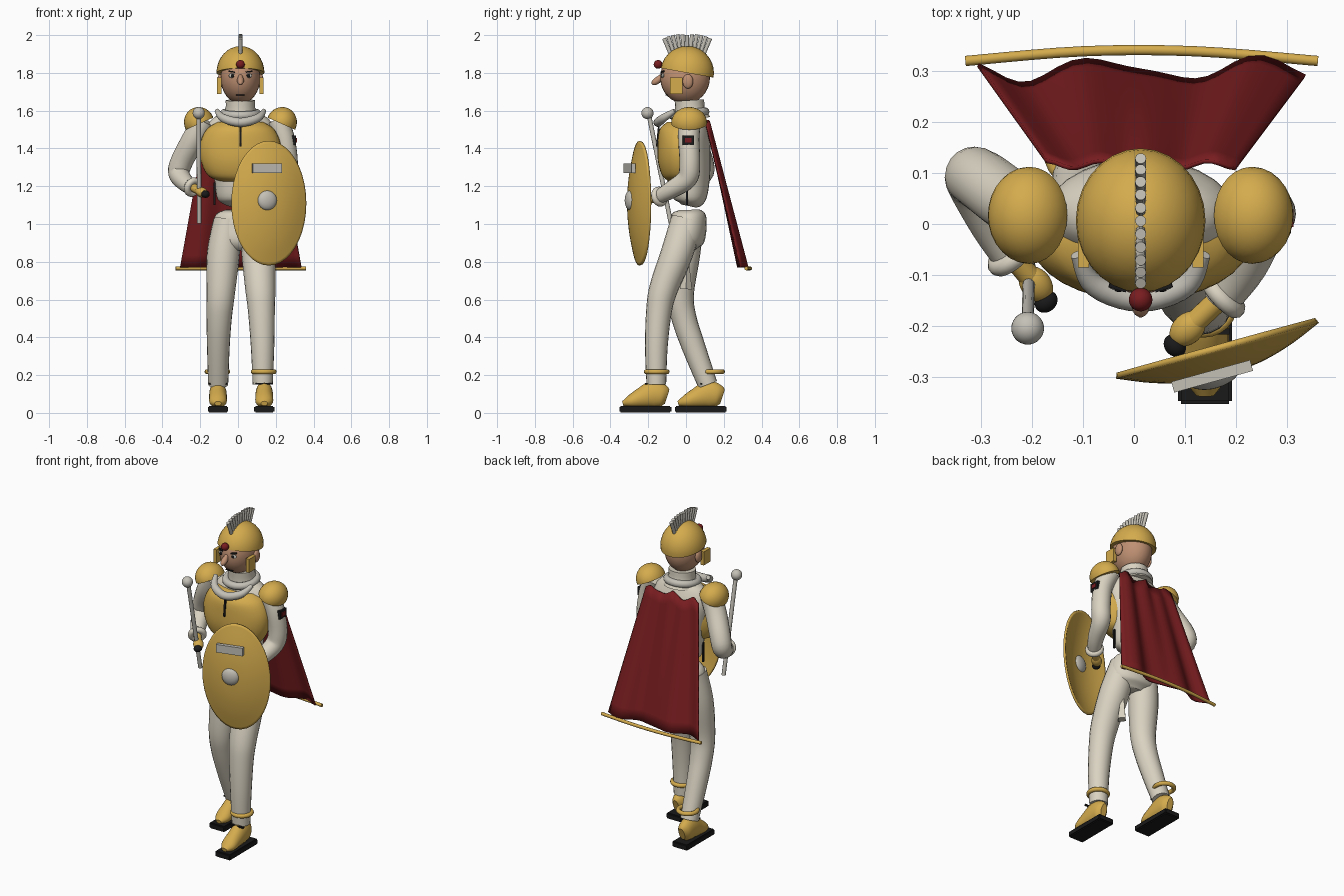
import bpy, bmesh, math
from mathutils import Vector, Matrix, Euler

cube = bpy.data.objects.get("Cube")
if cube:
    bpy.data.objects.remove(cube)


def material(name, *rgb):
    m = bpy.data.materials.new(name)
    m.use_nodes = True
    m.diffuse_color = (*rgb, 1)
    m.node_tree.nodes["Principled BSDF"].inputs["Base Color"].default_value = (*rgb, 1)
    return m


GOLD = material("gold", 0.66, 0.41, 0.075)
CLOTH = material("cream_cloth", 0.70, 0.65, 0.54)
GREY = material("pale_grey", 0.55, 0.53, 0.47)
RED = material("red_cloth", 0.19, 0.012, 0.014)
SKIN = material("skin", 0.52, 0.28, 0.17)
BLACK = material("black", 0.01, 0.01, 0.011)
CX = 0.013  # body centre line


def finish(name, bm, mat, loc=(0, 0, 0), rot=(0, 0, 0), smooth=True):
    bmesh.ops.recalc_face_normals(bm, faces=bm.faces)
    me = bpy.data.meshes.new(name)
    bm.to_mesh(me)
    bm.free()
    me.materials.append(mat)
    ob = bpy.data.objects.new(name, me)
    ob.location, ob.rotation_euler = loc, rot
    bpy.context.collection.objects.link(ob)
    if smooth:
        bpy.ops.object.select_all(action='DESELECT')
        ob.select_set(True)
        bpy.context.view_layer.objects.active = ob
        bpy.ops.object.shade_smooth_by_angle(angle=math.radians(40))
    return ob


def ball(name, mat, loc, radii, rot=(0, 0, 0), cut=None):
    """Ellipsoid; cut = (height, tilt) keeps only the dome above a local plane."""
    bm = bmesh.new()
    bmesh.ops.create_uvsphere(bm, u_segments=28, v_segments=16, radius=1)
    if cut:
        geom = bm.verts[:] + bm.edges[:] + bm.faces[:]
        bmesh.ops.bisect_plane(bm, geom=geom, plane_co=(0, 0, cut[0]),
                               plane_no=(0, cut[1], 1), clear_inner=True)
        bmesh.ops.holes_fill(bm, edges=[e for e in bm.edges if e.is_boundary])
    bmesh.ops.scale(bm, vec=radii, verts=bm.verts)
    return finish(name, bm, mat, loc, rot)


def box(name, mat, loc, size, rot=(0, 0, 0), bevel=0):
    bm = bmesh.new()
    bmesh.ops.create_cube(bm, size=1)
    bmesh.ops.scale(bm, vec=size, verts=bm.verts)
    if bevel:
        bmesh.ops.bevel(bm, geom=bm.edges[:], offset=bevel, segments=2, affect='EDGES')
    return finish(name, bm, mat, loc, rot, False)


def loft(name, mat, pts, ref=(1, 0, 0), steps=5, sides=20, cap=True, **kw):
    """Smooth sweep through (x, y, z, radius_a, radius_b) stations."""
    P = [Vector(p if len(p) == 5 else (*p, p[3])) for p in pts]
    Q = [P[0]] + P + [P[-1]]
    path = []
    for i in range(1, len(Q) - 2):
        a, b, c, d = Q[i - 1:i + 3]
        for k in range(steps):
            t = k / steps
            path.append(b + (c - a) * (t / 2) + (a * 2 - b * 5 + c * 4 - d) * (t * t / 2)
                        + (b * 3 - a - c * 3 + d) * (t ** 3 / 2))
    path.append(P[-1])
    bm = bmesh.new()
    rings = []
    for i, p in enumerate(path):
        tan = Vector((path[min(i + 1, len(path) - 1)] - path[max(i - 1, 0)])[:3]).normalized()
        side = Vector(ref)
        side = (side - tan * side.dot(tan)).normalized()
        up = tan.cross(side)
        ang = [math.tau * k / sides for k in range(sides)]
        rings.append([bm.verts.new(Vector(p[:3]) + side * p[3] * math.cos(a)
                                   + up * p[4] * math.sin(a)) for a in ang])
    for r, s in zip(rings, rings[1:]):
        for k in range(sides):
            n = (k + 1) % sides
            bm.faces.new((r[k], r[n], s[n], s[k]))
    bm.faces.new(rings[0])
    if cap:
        bm.faces.new(rings[-1])
    return finish(name, bm, mat, **kw)


def ring(name, mat, loc, major, minor, rot=(0, 0, 0)):
    n = 24
    bm = bmesh.new()
    c = bmesh.ops.create_circle(bm, segments=10, radius=minor,
                                matrix=Matrix.Translation((major, 0, 0)) @ Matrix.Rotation(math.pi / 2, 4, 'X'))
    bmesh.ops.spin(bm, geom=c["verts"] + bm.edges[:], cent=(0, 0, 0), axis=(0, 0, 1),
                   angle=math.tau, steps=n, use_merge=True)
    return finish(name, bm, mat, loc, rot)


# Head and face
ball("head", SKIN, (CX, -0.005, 1.775), (0.105, 0.132, 0.138))
loft("nose", SKIN, [(CX, -0.125, 1.79, 0.008), (CX, -0.15, 1.762, 0.018),
                    (CX, -0.172, 1.747, 0.014), (CX, -0.182, 1.742, 0.003)])
for s, side in ((-1, "right"), (1, "left")):
    ball(side + "_ear", SKIN, (CX + s * 0.108, 0.01, 1.755), (0.015, 0.028, 0.038))
    ball(side + "_eye", GREY, (CX + s * 0.042, -0.122, 1.785), (0.02, 0.008, 0.012))
    ball(side + "_pupil", BLACK, (CX + s * 0.042, -0.129, 1.785), (0.009, 0.004, 0.01))
    box(side + "_brow", BLACK, (CX + s * 0.045, -0.124, 1.806), (0.035, 0.01, 0.007), (0, -s * 0.15, s * 0.3))
    box(side + "_cheek_guard", GOLD, (CX + s * 0.112, -0.052, 1.732), (0.022, 0.066, 0.085))
box("mouth", BLACK, (CX, -0.103, 1.682), (0.045, 0.012, 0.006))

# Helmet with fan crest and gem
ball("helmet", GOLD, (CX, 0.006, 1.80), (0.127, 0.142, 0.142), cut=(0, 0.18))
for i in range(11):
    a = math.radians(-42 + 84 * i / 10)
    d = Vector((0, math.sin(a), math.cos(a)))
    base = Vector((CX, 0.006, 1.80)) + d * 0.13
    top = base + Vector((0, d.y * 0.55, 0.9)).normalized() * (0.07 + 0.035 * abs(d.y))
    loft("crest_quill", GREY, [(*base, 0.010), (*top, 0.011)], steps=1, sides=10)
ball("helmet_gem", RED, (CX, -0.148, 1.845), (0.023, 0.023, 0.023))

# Neck and collars
loft("neck_collar", CLOTH, [(CX, 0.03, 1.55, 0.1), (CX, 0.022, 1.6, 0.08), (CX, 0.018, 1.655, 0.078)])
ring("neck_roll", GREY, (CX, 0.015, 1.585), 0.088, 0.022, (0.12, 0, 0))
loft("draped_collar", GREY, [(CX - 0.125, -0.06, 1.60, 0.012), (CX - 0.09, -0.12, 1.56, 0.022),
                             (CX, -0.148, 1.538, 0.024), (CX + 0.09, -0.12, 1.56, 0.022),
                             (CX + 0.125, -0.06, 1.60, 0.012)], ref=(0, 0, 1))

# Torso and breastplate
loft("jacket", CLOTH, [(CX, 0.015, 1.095, 0.06, 0.04), (CX, 0.02, 1.13, 0.12, 0.085),
                       (CX, 0.02, 1.23, 0.138, 0.105), (CX, 0.02, 1.36, 0.165, 0.11),
                       (CX, 0.02, 1.48, 0.185, 0.105), (CX, 0.02, 1.555, 0.15, 0.08),
                       (CX, 0.02, 1.6, 0.07, 0.06)], sides=28)
loft("breastplate", GOLD, [(CX, -0.03, 1.225, 0.10, 0.06), (CX, -0.03, 1.255, 0.17, 0.095),
                           (CX, -0.03, 1.33, 0.208, 0.118), (CX, -0.03, 1.42, 0.214, 0.12),
                           (CX, -0.03, 1.50, 0.18, 0.11), (CX, -0.03, 1.54, 0.12, 0.07)], sides=32)
box("chest_seam", BLACK, (CX, -0.149, 1.465), (0.011, 0.009, 0.11), (-0.1, 0, 0))
for s in (-1, 1):
    box("jacket_side_seam", BLACK, (CX + s * 0.137, 0.005, 1.16), (0.009, 0.012, 0.12))
box("sleeve_patch", BLACK, (0.297, 0.012, 1.443), (0.02, 0.062, 0.052))
box("patch_mark", RED, (0.309, 0.012, 1.443), (0.006, 0.035, 0.025))

# Pauldrons
for s, side in ((-1, "right"), (1, "left")):
    ball(side + "_pauldron", GOLD, (CX + s * 0.218, 0.017, 1.535), (0.08, 0.095, 0.085),
         (0, s * math.radians(24), 0), cut=(-0.05, 0))

# Arms, cuffs and gloves
loft("right_arm", CLOTH, [(-0.18, 0.02, 1.55, 0.06), (-0.235, 0.04, 1.45, 0.062), (-0.298, 0.085, 1.33, 0.06),
                          (-0.312, 0.085, 1.265, 0.056), (-0.275, 0.0, 1.215, 0.046), (-0.235, -0.07, 1.19, 0.038)])
loft("left_arm", CLOTH, [(0.205, 0.02, 1.55, 0.06), (0.245, 0.015, 1.45, 0.056), (0.262, 0.02, 1.32, 0.055),
                         (0.25, 0.005, 1.24, 0.054), (0.215, -0.08, 1.18, 0.046), (0.17, -0.15, 1.14, 0.036)])
for side, wrist, hand, tip in (("right", (-0.24, -0.06, 1.195), (-0.192, -0.118, 1.168), (-0.172, -0.152, 1.158)),
                               ("left", (0.175, -0.14, 1.145), (0.105, -0.205, 1.125), (0.08, -0.238, 1.115))):
    aim = (Vector(hand) - Vector(wrist)).to_track_quat('Z', 'Y').to_euler()
    ring(side + "_cuff", CLOTH, wrist, 0.036, 0.018, aim)
    loft(side + "_wrist", GOLD, [(*wrist, 0.022), (*hand, 0.022)], steps=1)
    ball(side + "_glove", GOLD, hand, (0.03, 0.026, 0.04), aim)
    ball(side + "_fingers", BLACK, tip, (0.024, 0.02, 0.02), aim)

# Mace held in the right hand
loft("mace_shaft", GREY, [(-0.205, -0.08, 1.005, 0.012), (-0.208, -0.195, 1.57, 0.012)], steps=1, sides=12)
ball("mace_head", GREY, (-0.208, -0.204, 1.587), (0.032, 0.032, 0.032))

# Trousers
loft("hips", CLOTH, [(CX, 0.015, 1.075, 0.08, 0.055), (CX, 0.015, 1.05, 0.13, 0.09),
                     (CX, 0.01, 0.97, 0.152, 0.098), (CX, 0.0, 0.9, 0.14, 0.09), (CX, 0, 0.86, 0.08, 0.05)])
loft("right_leg", CLOTH, [(-0.055, 0.01, 1.02, 0.075, 0.085), (-0.078, -0.01, 0.84, 0.087, 0.085),
                          (-0.092, -0.03, 0.63, 0.075, 0.072), (-0.1, -0.01, 0.5, 0.067, 0.066),
                          (-0.104, 0.04, 0.35, 0.06, 0.062), (-0.105, 0.115, 0.15, 0.053, 0.052)])
loft("left_leg", CLOTH, [(0.08, 0.005, 1.02, 0.075, 0.085), (0.106, -0.05, 0.84, 0.087, 0.085),
                         (0.118, -0.118, 0.66, 0.08, 0.076), (0.124, -0.143, 0.54, 0.071, 0.068),
                         (0.13, -0.157, 0.35, 0.062, 0.06), (0.131, -0.157, 0.15, 0.053, 0.052)])
loft("thigh_pouch", CLOTH, [(0.09, 0.005, 0.79, 0.012, 0.012), (0.09, 0.0, 0.655, 0.03, 0.032)], steps=1, sides=4)

# Boots with soles, straps and ankle bands
for side, x, y in (("right", -0.106, 0.078), ("left", 0.139, -0.215)):
    box(side + "_sole", BLACK, (x, y, 0.019), (0.106, 0.275, 0.036), bevel=0.006)
    loft(side + "_boot", GOLD, [(x, y + 0.115, 0.085, 0.02, 0.04), (x, y + 0.09, 0.092, 0.04, 0.06),
                                (x, y + 0.04, 0.098, 0.046, 0.07), (x, y - 0.02, 0.08, 0.047, 0.054),
                                (x, y - 0.08, 0.06, 0.045, 0.034), (x, y - 0.12, 0.05, 0.018, 0.012)])
    box(side + "_boot_strap", BLACK, (x, y + 0.005, 0.153), (0.095, 0.012, 0.008))
    ring(side + "_ankle_band", GOLD, (x - 0.003, y + 0.06, 0.218), 0.055, 0.013)

# Shield
turn = (0, 0, math.radians(15.4))
shield = loft("shield", GOLD, [(0, -0.052, 0, 0.004, 0.006), (0, -0.045, 0, 0.075, 0.12),
                               (0, -0.028, 0, 0.14, 0.225), (0, -0.001, 0, 0.206, 0.33)],
              sides=40, cap=False, loc=(0.163, -0.247, 1.11), rot=turn)
thick = shield.modifiers.new("thickness", 'SOLIDIFY')
thick.thickness, thick.offset = 0.012, -1
ball("shield_boss", GREY, (0.155, -0.296, 1.125), (0.052, 0.026, 0.052), turn)
box("shield_plate", GREY, (0.153, -0.298, 1.295), (0.16, 0.022, 0.05), turn)

# Cape with deepening folds, and the rod along its hem
bm = bmesh.new()
bmesh.ops.create_grid(bm, x_segments=24, y_segments=12, size=1)
for v in bm.verts:
    u, t = v.co.x, (1 - v.co.y) / 2
    fold = 0.02 * t * math.cos(6.5 * u + 1.6) + 0.007 * math.sin(11 * u)
    v.co = (CX + u * (0.185 + 0.135 * t), 0.112 + 0.185 * t + fold,
            1.55 - 0.78 * t - 0.035 * (1 - t) * abs(math.sin(4 * u)))
cape = finish("cape", bm, RED)
cape.modifiers.new("thickness", 'SOLIDIFY').thickness = 0.008
loft("cape_rod", GOLD, [(-0.33, 0.319, 0.765, 0.01), (-0.1, 0.338, 0.765, 0.01),
                        (0.12, 0.338, 0.765, 0.01), (0.36, 0.319, 0.765, 0.01)], ref=(0, 0, 1), sides=12)
